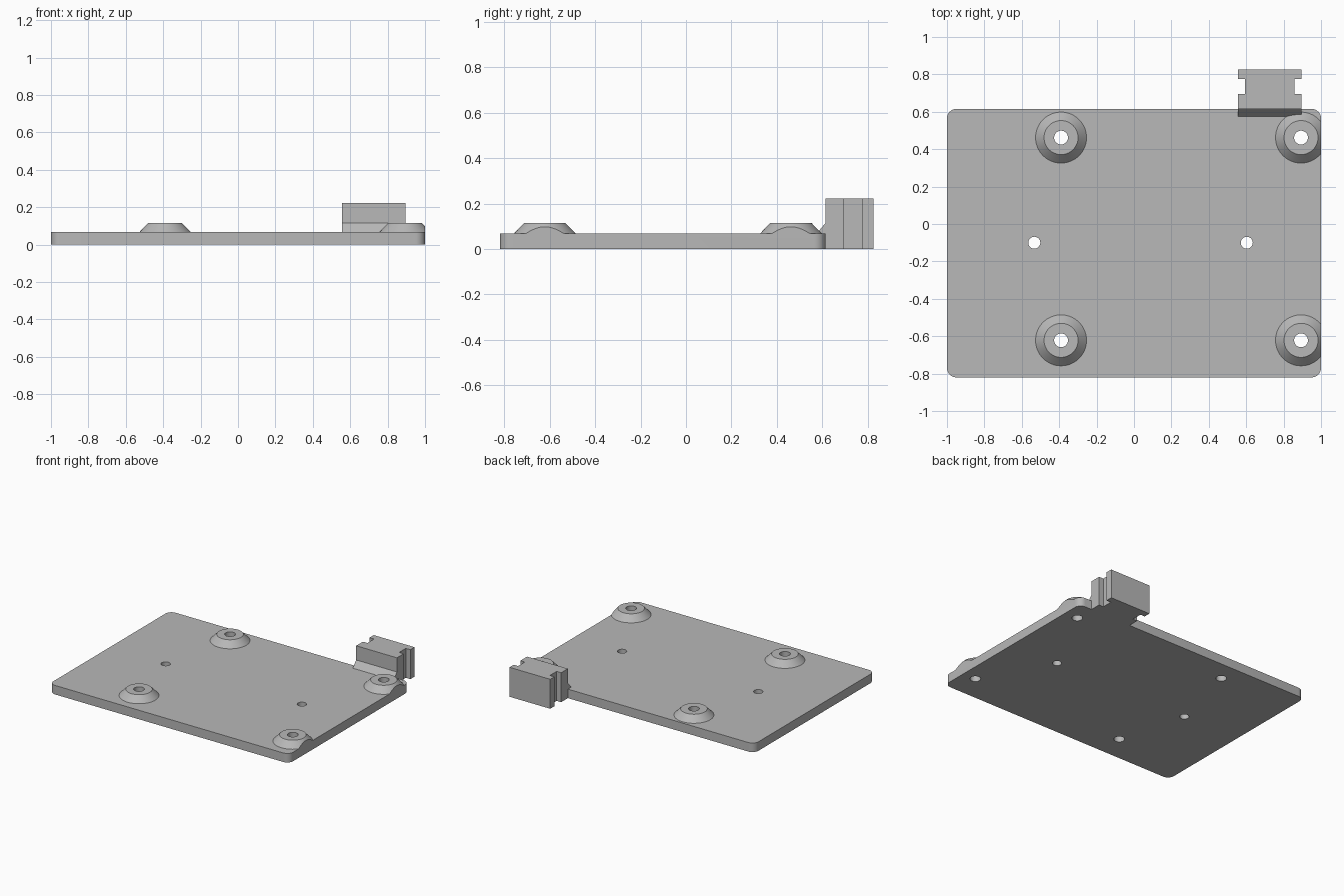
import bpy, bmesh, math

cube = bpy.data.objects.get("Cube")
if cube:
    bpy.data.objects.remove(cube, do_unlink=True)

grey = bpy.data.materials.new("plain_grey")
grey.use_nodes = True
colour = (0.48, 0.48, 0.48, 1)
grey.diffuse_color = colour
bsdf = next(n for n in grey.node_tree.nodes if n.type == "BSDF_PRINCIPLED")
bsdf.inputs["Base Color"].default_value = colour

PLATE_TOP, BOSS_TOP, CLIP_TOP = 0.068, 0.115, 0.222
LEFT, RIGHT, FRONT, BACK = -1.0, 1.0, -0.82, 0.615


def finish(name, bm):
    bmesh.ops.recalc_face_normals(bm, faces=bm.faces)
    mesh = bpy.data.meshes.new(name)
    bm.to_mesh(mesh)
    bm.free()
    mesh.materials.append(grey)
    obj = bpy.data.objects.new(name, mesh)
    bpy.context.collection.objects.link(obj)
    return obj


def extrude(name, points, offset):
    """Sweep a closed 3D outline along an offset."""
    bm = bmesh.new()
    face = bm.faces.new([bm.verts.new(p) for p in points])
    new = bmesh.ops.extrude_face_region(bm, geom=[face])["geom"]
    bmesh.ops.translate(bm, vec=offset,
                        verts=[v for v in new if isinstance(v, bmesh.types.BMVert)])
    return finish(name, bm)


def frustum(name, x, y, z0, z1, r0, r1, sides=64):
    bm = bmesh.new()
    bmesh.ops.create_cone(bm, cap_ends=True, segments=sides,
                          radius1=r0, radius2=r1, depth=z1 - z0)
    bmesh.ops.translate(bm, verts=bm.verts, vec=(x, y, (z0 + z1) / 2))
    return finish(name, bm)


def combine(target, tool, operation):
    mod = target.modifiers.new("combine", "BOOLEAN")
    mod.operation, mod.solver, mod.object = operation, "EXACT", tool
    bpy.context.view_layer.objects.active = target
    bpy.ops.object.modifier_apply(modifier=mod.name)
    bpy.data.objects.remove(tool, do_unlink=True)


# Rounded base plate
radius, outline = 0.05, []
corners = [(RIGHT - radius, BACK - radius), (LEFT + radius, BACK - radius),
           (LEFT + radius, FRONT + radius), (RIGHT - radius, FRONT + radius)]
for quarter, (cx, cy) in enumerate(corners):
    for step in range(9):
        a = (quarter + step / 8) * math.pi / 2
        outline.append((cx + radius * math.cos(a), cy + radius * math.sin(a), 0))
plate = extrude("mounting_plate", outline, (0, 0, PLATE_TOP))

# Tapered bosses, sunk slightly into the plate
boss_spots = [(x, y) for x in (-0.39, 0.893) for y in (-0.622, 0.462)]
sink = 0.008
for x, y in boss_spots:
    combine(plate, frustum("boss", x, y, PLATE_TOP - sink, BOSS_TOP,
                           0.136 + sink, 0.091), "UNION")

# Trim the bosses flush with the plate side
trim = [(RIGHT, -1, -1), (2, -1, -1), (2, 1, -1), (RIGHT, 1, -1)]
combine(plate, extrude("trim", trim, (0, 0, 2)), "DIFFERENCE")

# Screw holes and small plain holes
holes = [(x, y, 0.037) for x, y in boss_spots]
holes += [(x, -0.1, 0.032) for x in (-0.533, 0.603)]
for x, y, r in holes:
    combine(plate, frustum("drill", x, y, -0.1, 0.3, r, r, 40), "DIFFERENCE")

# Rear clip block with a vertical slot down each side
x0, x1, y0, y1 = 0.555, 0.895, BACK, 0.825
slot0, slot1, depth = 0.695, 0.775, 0.038
footprint = [(x0, y0), (x1, y0), (x1, slot0), (x1 - depth, slot0),
             (x1 - depth, slot1), (x1, slot1), (x1, y1), (x0, y1),
             (x0, slot1), (x0 + depth, slot1), (x0 + depth, slot0), (x0, slot0)]
clip = extrude("rear_clip", [(x, y, 0) for x, y in footprint], (0, 0, CLIP_TOP))

# Sloped gusset joining the clip to the plate
wedge = [(0.575, PLATE_TOP - sink), (y0 + 0.02, PLATE_TOP - sink),
         (y0 + 0.02, BOSS_TOP), (y0, BOSS_TOP), (0.575, PLATE_TOP)]
gusset = extrude("gusset", [(x0, y, z) for y, z in wedge], (x1 - x0, 0, 0))
combine(clip, gusset, "UNION")

# Smooth the round walls, keep the edges crisp
for obj in (plate, clip):
    bpy.ops.object.select_all(action="DESELECT")
    obj.select_set(True)
    bpy.context.view_layer.objects.active = obj
    bpy.ops.object.shade_smooth_by_angle(angle=math.radians(25))
